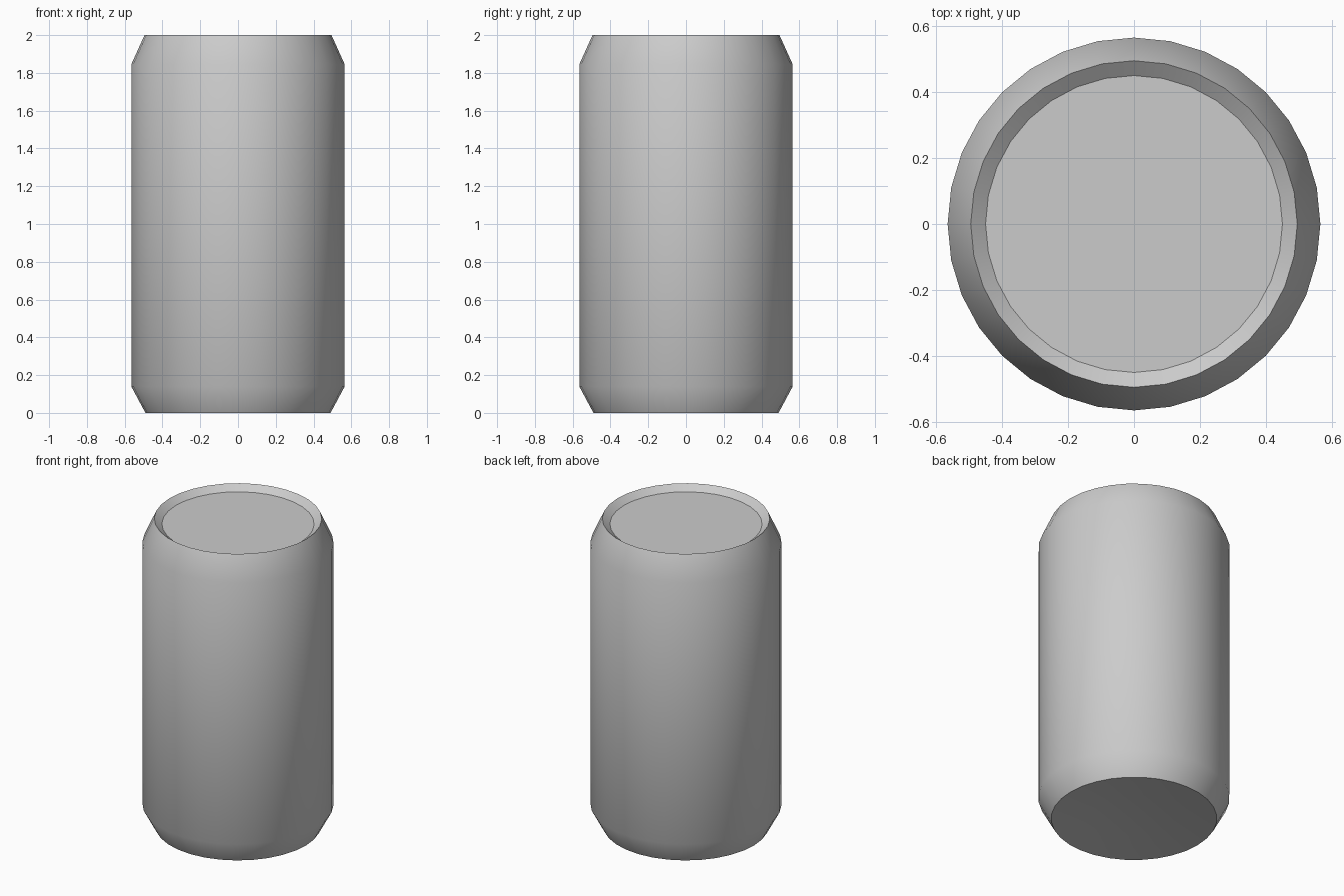
import bpy
import bmesh
import math

cube = bpy.data.objects.get("Cube")
if cube:
    bpy.data.objects.remove(cube, do_unlink=True)

SIDES = 32

# Single plain grey metal
metal = bpy.data.materials.new("grey metal")
metal.use_nodes = True
grey = (0.6, 0.6, 0.6, 1)
metal.diffuse_color = grey
metal.node_tree.nodes["Principled BSDF"].inputs["Base Color"].default_value = grey


def lathe(name, profile):
    """Revolve (radius, height) points; radius 0 closes to a centre point."""
    bm = bmesh.new()
    rings = []
    for r, z in profile:
        count = SIDES if r else 1
        rings.append([bm.verts.new((r * math.cos(math.tau * i / SIDES),
                                    r * math.sin(math.tau * i / SIDES), z))
                      for i in range(count)])
    for low, high in zip(rings, rings[1:]):
        for i in range(SIDES):
            j = (i + 1) % SIDES
            corners = [low[i % len(low)], low[j % len(low)],
                       high[j % len(high)], high[i % len(high)]]
            bm.faces.new(list(dict.fromkeys(corners)))
    bmesh.ops.recalc_face_normals(bm, faces=bm.faces)
    mesh = bpy.data.meshes.new(name)
    bm.to_mesh(mesh)
    bm.free()
    mesh.materials.append(metal)
    obj = bpy.data.objects.new(name, mesh)
    bpy.context.collection.objects.link(obj)
    bpy.ops.object.select_all(action='DESELECT')
    obj.select_set(True)
    bpy.context.view_layer.objects.active = obj
    bpy.ops.object.shade_smooth_by_angle(angle=math.radians(35))
    return obj


# Can: shallow hollow base, tapered foot, straight wall, tapered neck, sunken lid
lathe("can_body", [
    (0, 0.03), (0.25, 0.023), (0.49, 0),
    (0.565, 0.14), (0.565, 1.845),
    (0.495, 2), (0.45, 1.965), (0, 1.965),
])
